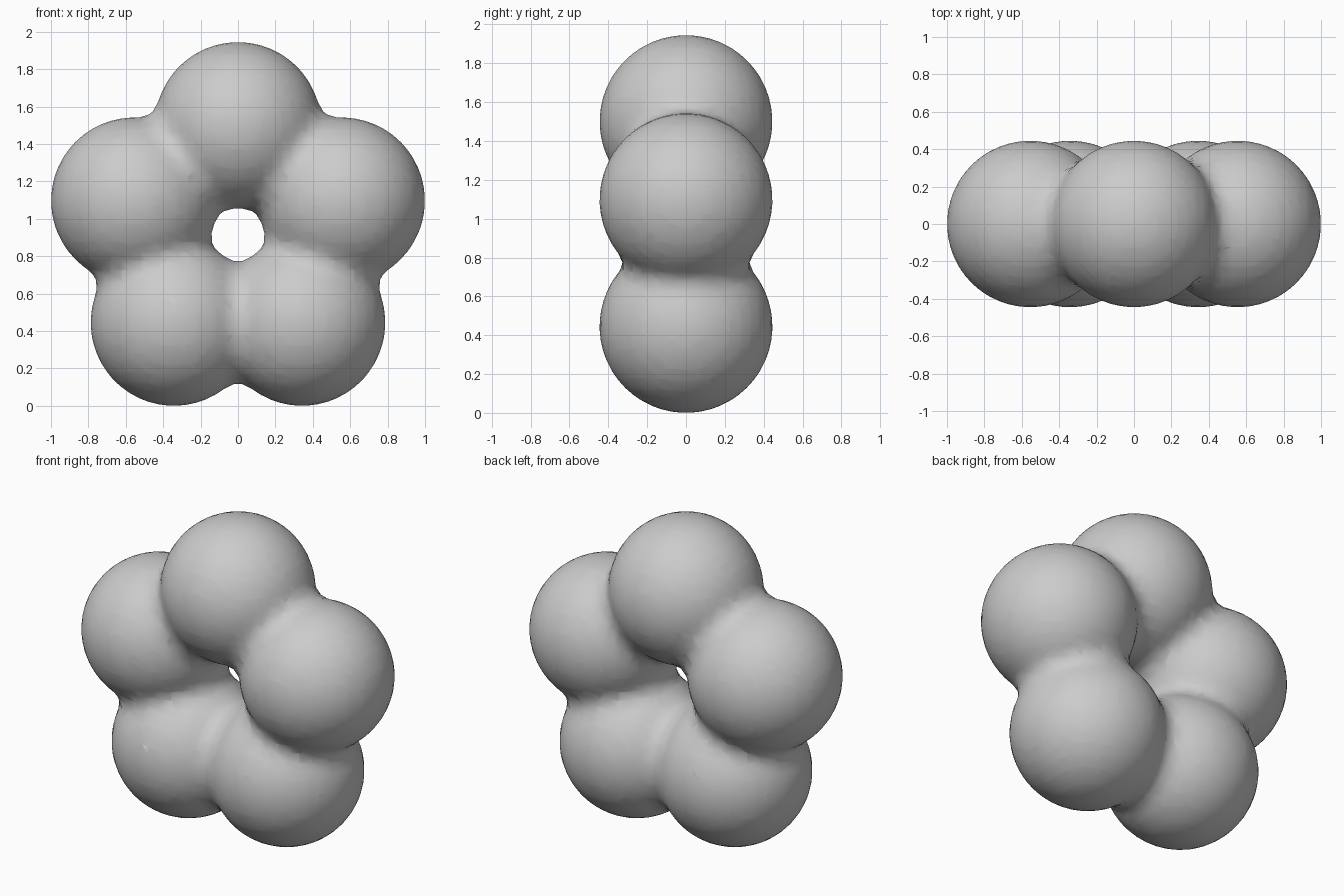
import bpy
from math import sin, cos, tau

if "Cube" in bpy.data.objects:
    bpy.data.objects.remove(bpy.data.objects["Cube"])

RING, CENTRE_Z = 0.583, 0.917
BALL, STIFF = 0.445, 10.0

# five blended balls in an upright ring
meta = bpy.data.metaballs.new("ball_ring")
meta.resolution = meta.render_resolution = 0.05
meta.threshold = 0.6
influence = BALL / (1 - (meta.threshold / STIFF) ** (1 / 3)) ** 0.5
for i in range(5):
    a = tau * i / 5
    ball = meta.elements.new(type='BALL')
    ball.co = (RING * sin(a), 0, CENTRE_Z + RING * cos(a))
    ball.radius = influence
    ball.stiffness = STIFF

ring = bpy.data.objects.new("ball_ring", meta)
bpy.context.collection.objects.link(ring)
bpy.context.view_layer.objects.active = ring
ring.select_set(True)
bpy.context.view_layer.update()

# turn the blend into a smooth mesh
bpy.ops.object.convert(target='MESH')
ring = bpy.context.view_layer.objects.active
ring.name = "ball_ring"
ring.data.shade_smooth()
